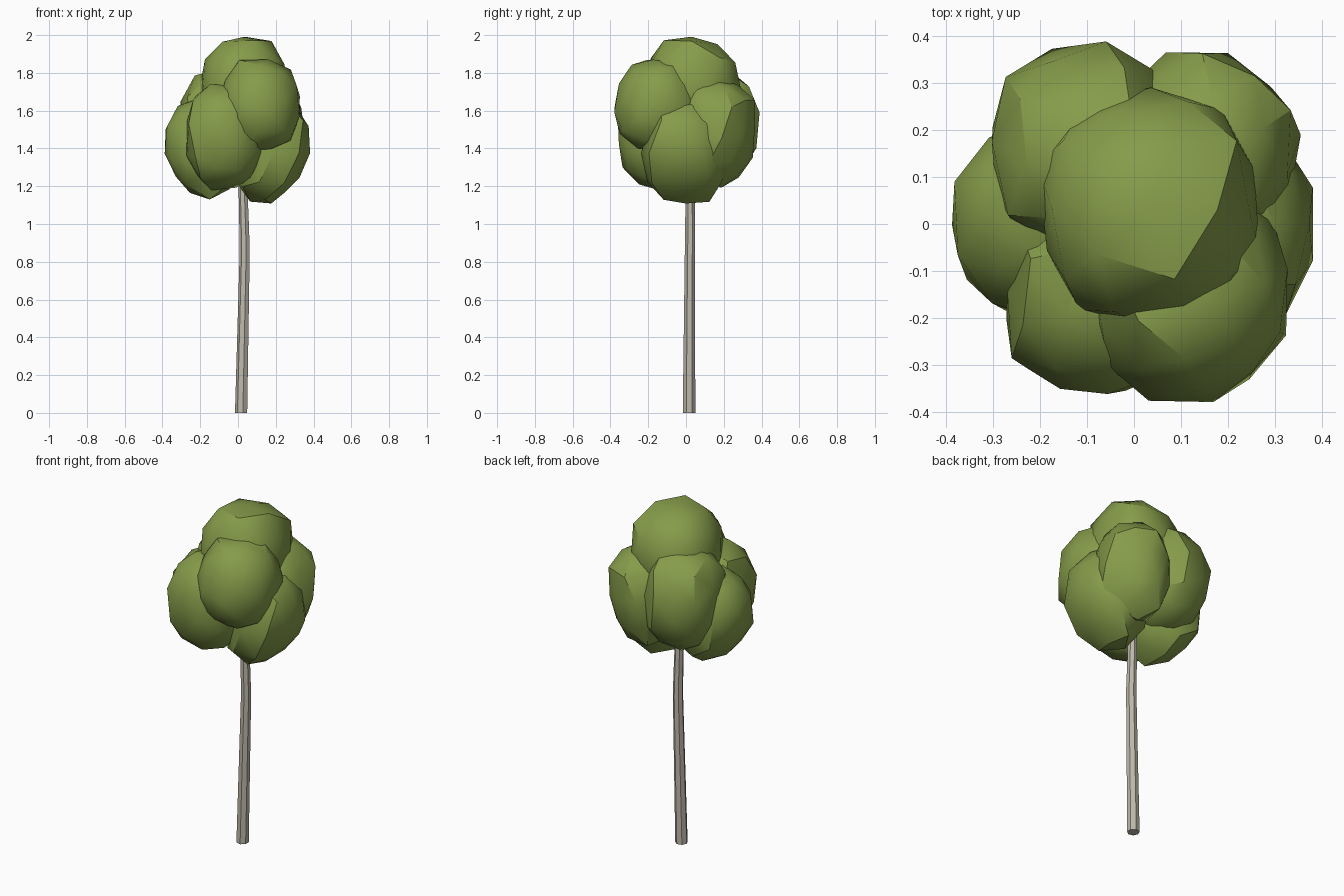
import bpy, bmesh, math, random
from mathutils import Vector, Euler

if "Cube" in bpy.data.objects:
    bpy.data.objects.remove(bpy.data.objects["Cube"])

random.seed(11)


def material(name, rgb):
    m = bpy.data.materials.new(name)
    m.diffuse_color = (*rgb, 1)
    m.use_nodes = True
    m.node_tree.nodes["Principled BSDF"].inputs["Base Color"].default_value = m.diffuse_color
    return m


leaf = material("leaf green", (0.235, 0.33, 0.068))
bark = material("grey bark", (0.52, 0.485, 0.41))


def finish(name, bm, mat, angle):
    bmesh.ops.recalc_face_normals(bm, faces=bm.faces)
    me = bpy.data.meshes.new(name)
    bm.to_mesh(me)
    bm.free()
    me.materials.append(mat)
    ob = bpy.data.objects.new(name, me)
    bpy.context.collection.objects.link(ob)
    bpy.ops.object.select_all(action='DESELECT')
    ob.select_set(True)
    bpy.context.view_layer.objects.active = ob
    bpy.ops.object.shade_smooth_by_angle(angle=math.radians(angle))


# Leaf clumps: lumpy, slightly boxy balls pressed into the egg shape of the crown
CROWN, CROWN_R = Vector((0.0, 0.0, 1.55)), (0.39, 0.39, 0.455)
LIMIT = 1.07


def clump(name, centre, radii, spin):
    bm = bmesh.new()
    bmesh.ops.create_icosphere(bm, subdivisions=2, radius=1)
    rot = Euler((0.25 * spin, 0.15 * spin, spin)).to_matrix()
    for v in bm.verts:
        p = (rot @ v.co) * random.uniform(0.93, 1.05)
        p = [math.copysign(abs(k) ** 0.88, k) for k in p]
        co = Vector(c + r * k for c, r, k in zip(centre, radii, p))
        d = Vector((co - CROWN)[i] / CROWN_R[i] for i in range(3)).length
        v.co = CROWN + (co - CROWN) * min(1, LIMIT / d)
    finish(name, bm, leaf, 30)


clump("leaf_clump_top", (0.035, 0.03, 1.71), (0.245, 0.26, 0.29), 0.0)
clump("leaf_clump_left", (-0.18, 0.01, 1.40), (0.22, 0.22, 0.28), 1.3)
clump("leaf_clump_right", (0.185, 0.0, 1.375), (0.215, 0.23, 0.30), 0.0)
clump("leaf_clump_front_left", (-0.075, -0.15, 1.46), (0.215, 0.225, 0.29), 0.9)
clump("leaf_clump_front_right", (0.115, -0.15, 1.63), (0.22, 0.235, 0.255), 2.0)
clump("leaf_clump_back_right", (0.155, 0.165, 1.49), (0.205, 0.22, 0.29), 0.4)
clump("leaf_clump_back_left", (-0.10, 0.155, 1.52), (0.215, 0.235, 0.30), 1.6)

# Trunk: seven-sided rings along a slightly bent path (x, y, z, radius)
SIDES = 7
bm = bmesh.new()
rings = []
for x, y, z, r in [(0.018, 0.016, 0, 0.034), (0.037, 0.021, 0.86, 0.028),
                   (0.034, 0.022, 0.98, 0.027), (0.02, 0.02, 1.45, 0.022)]:
    rings.append([bm.verts.new((x + r * math.cos(a), y + r * math.sin(a), z))
                  for a in (math.tau * (i + 0.5) / SIDES for i in range(SIDES))])
for low, high in zip(rings, rings[1:]):
    for i in range(SIDES):
        j = (i + 1) % SIDES
        bm.faces.new((low[i], low[j], high[j], high[i]))
bm.faces.new(rings[0])
bm.faces.new(rings[-1])
finish("trunk", bm, bark, 30)
